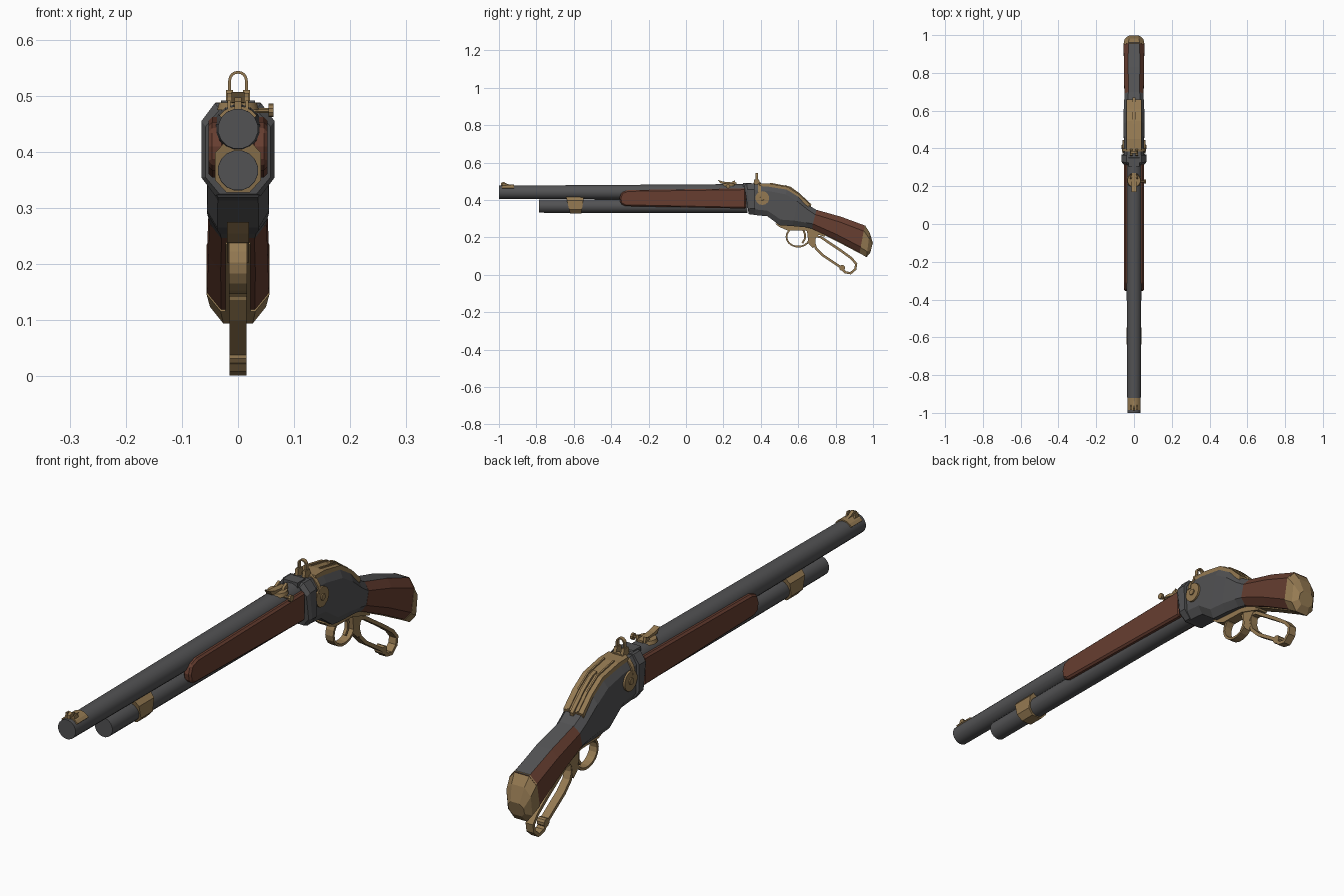
import bpy, bmesh, math
from mathutils import Vector

if "Cube" in bpy.data.objects:
    bpy.data.objects.remove(bpy.data.objects["Cube"])


def mat(name, r, g, b):
    m = bpy.data.materials.new(name)
    m.diffuse_color = (r, g, b, 1)
    m.use_nodes = True
    m.node_tree.nodes["Principled BSDF"].inputs["Base Color"].default_value = m.diffuse_color
    return m


STEEL = mat("gun_steel", 0.085, 0.085, 0.088)
WOOD = mat("red_brown_wood", 0.135, 0.048, 0.03)
BRASS = mat("aged_brass", 0.30, 0.195, 0.085)


def finish(bm, name, *mats, bevel=0, smooth=False):
    bmesh.ops.recalc_face_normals(bm, faces=bm.faces)
    me = bpy.data.meshes.new(name)
    bm.to_mesh(me)
    bm.free()
    ob = bpy.data.objects.new(name, me)
    bpy.context.collection.objects.link(ob)
    for m in mats:
        me.materials.append(m)
    if bevel:
        b = ob.modifiers.new("bevel", 'BEVEL')
        b.width, b.segments = bevel, 1
    if smooth:
        bpy.ops.object.select_all(action='DESELECT')
        ob.select_set(True)
        bpy.context.view_layer.objects.active = ob
        bpy.ops.object.shade_smooth_by_angle(angle=math.radians(35))
    return ob


def skin(bm, rings):
    """Bridge rings of equal point counts and cap both ends."""
    vs = [[bm.verts.new(p) for p in r] for r in rings]
    n = len(vs[0])
    for a, b in zip(vs, vs[1:]):
        for i in range(n):
            bm.faces.new((a[i], a[(i + 1) % n], b[(i + 1) % n], b[i]))
    bm.faces.new(vs[0])
    bm.faces.new(vs[-1])


def loft(name, sections, *mats, rule=None, bevel=0):
    """Octagonal sections: (bottom y, bottom z, top y, top z, half width, side chamfer, height chamfer)."""
    bm = bmesh.new()
    rings = []
    for yb, zb, yt, zt, w, cx, cz in sections:
        t = cz / (zt - zb)
        half = [(w - cx, 0), (w, t), (w, 1 - t), (w - cx, 1)]
        pts = half + [(-x, f) for x, f in reversed(half)]
        rings.append([(x, yb + (yt - yb) * f, zb + (zt - zb) * f) for x, f in pts])
    skin(bm, rings)
    bmesh.ops.recalc_face_normals(bm, faces=bm.faces)
    if rule:
        for f in bm.faces:
            f.material_index = rule(f)
    return finish(bm, name, *mats, bevel=bevel)


def tube(name, a, b, ra, rb, m, n=16):
    """Cylinder or cone between two points."""
    bm = bmesh.new()
    a, b = Vector(a), Vector(b)
    q = (b - a).to_track_quat('Z', 'Y')
    rings = [[c + q @ Vector((r * math.cos(k), r * math.sin(k), 0))
              for k in [2 * math.pi * (i + .5) / n for i in range(n)]] for c, r in ((a, ra), (b, rb))]
    skin(bm, rings)
    return finish(bm, name, m, smooth=True)


def plate(name, pts, x0, x1, m, bevel=0):
    """Side profile (y, z) extruded across x."""
    bm = bmesh.new()
    skin(bm, [[(x, y, z) for y, z in pts] for x in (x0, x1)])
    return finish(bm, name, m, bevel=bevel)


def ribbon(name, path, thick, d0, d1, m, closed=False, plane='YZ'):
    """Flat strip following a 2D path, with its width running out of the plane."""
    bm = bmesh.new()
    P = [Vector(p) for p in path]
    n = len(P)
    rings = []
    for i, p in enumerate(P):
        a = P[i - 1] if closed or i else p
        b = P[(i + 1) % n] if closed or i < n - 1 else p
        t = (b - a).normalized()
        o = Vector((-t.y, t.x)) * thick / 2
        quad = [(p + o, d0), (p + o, d1), (p - o, d1), (p - o, d0)]
        rings.append([bm.verts.new((d, v.x, v.y) if plane == 'YZ' else (v.x, d, v.y)) for v, d in quad])
    for i in range(n if closed else n - 1):
        a, b = rings[i], rings[(i + 1) % n]
        for k in range(4):
            bm.faces.new((a[k], a[(k + 1) % 4], b[(k + 1) % 4], b[k]))
    if not closed:
        bm.faces.new(rings[0])
        bm.faces.new(rings[-1])
    return finish(bm, name, m)


def arc(cx, cy, rx, ry, a0, a1, n):
    return [(cx + rx * math.cos(math.radians(a0 + (a1 - a0) * i / n)),
             cy + ry * math.sin(math.radians(a0 + (a1 - a0) * i / n))) for i in range(n + 1)]


# Barrel, magazine tube and band joining them
tube("barrel", (0, -1, .441), (0, .33, .443), .036, .043, STEEL)
tube("magazine_tube", (0, -.785, .367), (0, .33, .367), .036, .038, STEEL)
loft("barrel_band", [(-.62, .328, -.642, .42, .041, .02, .022),
                     (-.56, .328, -.545, .42, .041, .02, .022)], BRASS)

# Wooden forend panels on both sides
forend = [(-.355, .41), (-.345, .44), (-.31, .453), (.32, .462), (.32, .354), (-.325, .367), (-.35, .38)]
for s, side in ((1, "right"), (-1, "left")):
    plate("forend_" + side, forend, s * .022, s * .053, WOOD, bevel=.007)

# Receiver with front flange
loft("receiver_flange", [(.335, .325, .312, .475, .058, .025, .03), (.345, .322, .325, .487, .065, .024, .032),
                         (.37, .322, .365, .487, .065, .024, .032)], STEEL)
plate("flange_rib", [(.305, .47), (.305, .492), (.35, .492), (.36, .47)], -.03, .03, STEEL)
loft("receiver", [(.36, .32, .36, .483, .054, .018, .03), (.435, .313, .44, .478, .054, .018, .03),
                  (.50, .265, .54, .46, .055, .018, .03), (.57, .26, .60, .423, .055, .018, .03),
                  (.64, .254, .655, .372, .052, .02, .025), (.675, .246, .70, .345, .05, .02, .025)], STEEL)

# Wooden grip with a steel upper strip, and brass butt cap
loft("grip", [(.672, .247, .698, .347, .051, .022, .025), (.80, .187, .83, .31, .053, .022, .028),
              (.93, .118, .96, .262, .055, .025, .03)],
     WOOD, STEEL, rule=lambda f: 1 if f.normal.z > .85 else 0)
loft("butt_cap", [(.928, .116, .956, .265, .056, .025, .03), (.965, .094, .982, .226, .05, .024, .03),
                  (.985, .118, .999, .17, .032, .014, .015)], BRASS)
plate("lower_strip", [(.69, .25), (.69, .235), (.80, .182), (.935, .111), (.935, .125), (.80, .195)],
      -.022, .022, BRASS)

# Brass top cover with rails and a centre bar
top = [(.395, .482), (.45, .481), (.545, .463), (.605, .424), (.66, .372)]


def cover(name, pts, lift, x0, x1):
    plate(name, [(y, z + lift) for y, z in pts] + [(y - .005, z - .012) for y, z in reversed(pts)], x0, x1, BRASS)


cover("top_cover", top, .006, -.04, .04)
for x in (-.022, .016):
    cover("top_cover_rail", top[1:], .011, x, x + .006)
cover("centre_bar", [(.53, .466), (.56, .457), (.605, .424), (.67, .364)], .013, -.007, .007)

# Side discs, hub knobs and the strap over the top
for s, side in ((1, "right"), (-1, "left")):
    tube("side_disc_" + side, (s * .045, .408, .41), (s * .061, .408, .41), .037, .037, BRASS, 14)
    tube("disc_hub_" + side, (s * .05, .408, .41), (s * .065, .408, .41), .014, .012, BRASS, 10)
ribbon("top_strap", arc(0, .43, .06, .06, 0, 180, 14), .006, .385, .4, BRASS, plane='XZ')

# Peep loop on the strap
loop = [(.015, .485)] + arc(0, .527, .015, .015, 0, 180, 8) + [(-.015, .485)]
ribbon("peep_loop", loop, .005, .372, .386, BRASS, plane='XZ')
for s in (1, -1):
    plate("peep_loop_foot", [(.36, .48), (.365, .51), (.39, .51), (.4, .48)], s * .009, s * .021, BRASS)

# Rear sight: round base, tilted leaf, posts and adjusting screw
tube("rear_sight_base", (0, .23, .475), (0, .23, .488), .038, .034, BRASS, 14)
plate("rear_sight_leaf", [(.17, .507), (.185, .488), (.27, .482), (.27, .492), (.2, .498)], -.012, .012, BRASS)
for s in (1, -1):
    plate("rear_sight_post", [(.235, .485), (.245, .497), (.262, .505), (.265, .485)], s * .01, s * .02, BRASS)
tube("rear_sight_screw_stem", (.02, .225, .474), (.055, .225, .474), .005, .005, BRASS, 8)
tube("rear_sight_screw", (.054, .225, .474), (.063, .225, .474), .012, .012, BRASS, 10)

# Front sight saddle with a small blade and two ears
ribbon("front_sight_saddle", arc(0, .441, .038, .038, 35, 145, 6), .006, -.985, -.92, BRASS, plane='XZ')
plate("front_sight_blade", [(-.99, .475), (-.99, .49), (-.975, .497), (-.955, .485), (-.93, .48), (-.93, .472)],
      -.006, .006, BRASS)
for s in (1, -1):
    plate("front_sight_ear", [(-.985, .47), (-.98, .492), (-.965, .492), (-.955, .47)], s * .013, s * .019, BRASS)

# Trigger guard, trigger and lever loop
plate("guard_base", [(.475, .275), (.64, .262), (.69, .245), (.745, .212), (.74, .203), (.69, .22),
                     (.64, .236), (.54, .238), (.5, .255)], -.02, .02, BRASS)
ribbon("trigger_guard", arc(.60, .203, .063, .053, 0, 360, 18)[:-1], .009, -.016, .016, BRASS, closed=True)
ribbon("trigger", [(.625, .245), (.637, .215), (.635, .19), (.622, .17)], .01, -.006, .006, BRASS)
plate("lever_joint", [(.645, .25), (.70, .235), (.71, .215), (.685, .185), (.69, .16), (.68, .142), (.655, .165)],
      -.016, .016, BRASS)
lever = [(.69, .205), (.72, .202), (.77, .168), (.83, .128), (.885, .088), (.91, .058), (.905, .03), (.88, .008),
         (.85, .014), (.825, .042), (.78, .072), (.73, .105), (.695, .14), (.685, .17)]
ribbon("lever_loop", lever, .013, -.015, .015, BRASS, closed=True)
tube("lever_roller", (-.015, .835, .037), (.015, .835, .037), .016, .016, BRASS, 10)
